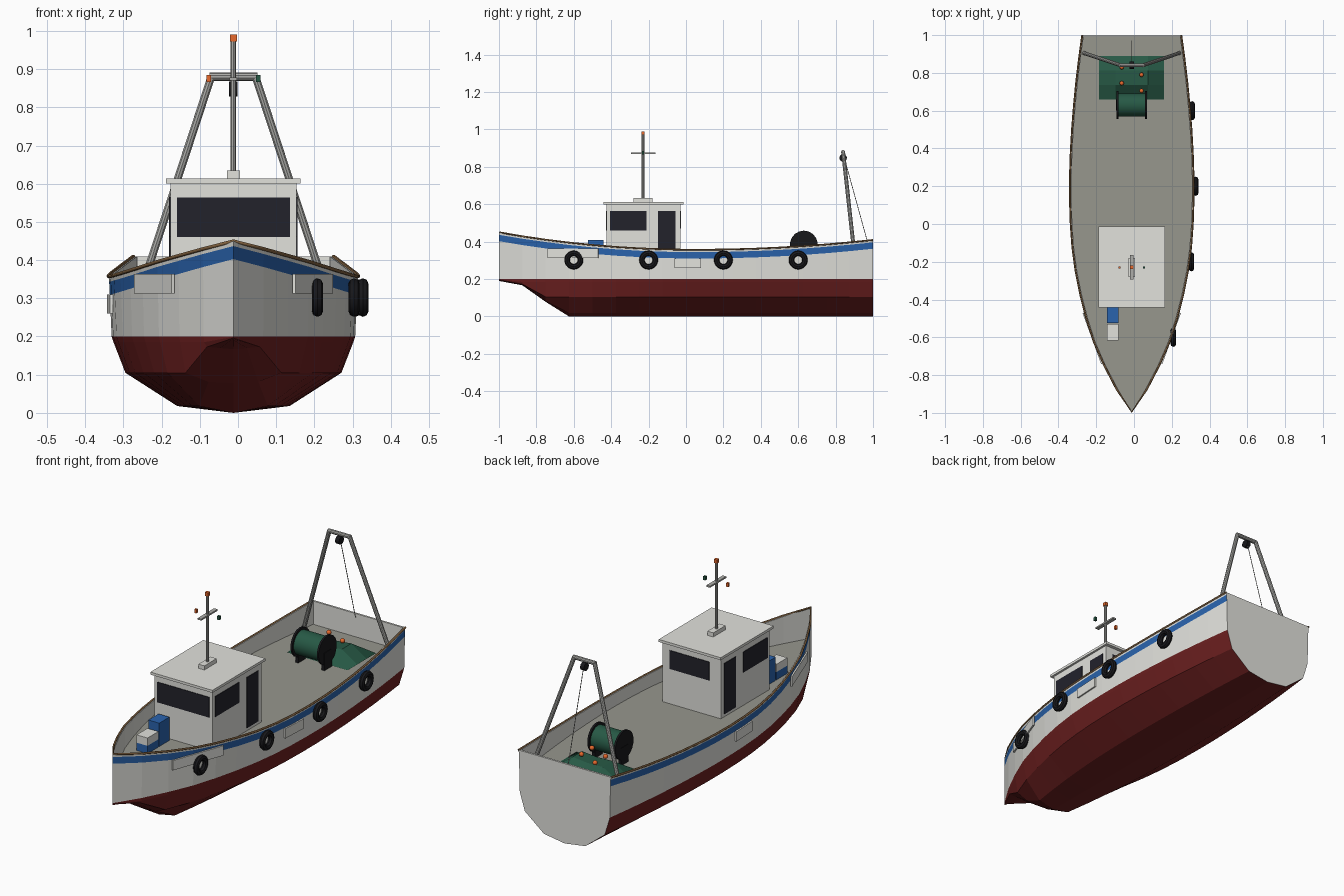
import bpy, bmesh, random
from math import pi
from mathutils import Vector

random.seed(4)
if "Cube" in bpy.data.objects:
    bpy.data.objects.remove(bpy.data.objects["Cube"])

CX = -0.012      # centreline of the boat
DECK = 0.29


def colour(name, r, g, b):
    m = bpy.data.materials.new(name)
    m.use_nodes = True
    m.diffuse_color = (r, g, b, 1)
    m.node_tree.nodes["Principled BSDF"].inputs["Base Color"].default_value = (r, g, b, 1)
    return m


WHITE = colour("white_paint", .76, .76, .72)
RED = colour("red_antifouling", .16, .015, .015)
BLUE = colour("blue_paint", .023, .126, .42)
DECKC = colour("deck_grey", .31, .31, .27)
GLASS = colour("dark_glass", .016, .016, .024)
BLACK = colour("black_rubber", .009, .009, .011)
GREEN = colour("green_net", .02, .1, .06)
ORANGE = colour("orange", .8, .14, .025)
METAL = colour("grey_metal", .42, .42, .4)
WOOD = colour("brown_wood", .22, .12, .05)


def finish(name, mat, smooth=False):
    ob = bpy.context.object
    ob.name = name
    ob.data.materials.append(mat)
    if smooth:
        bpy.ops.object.shade_smooth_by_angle()
    return ob


def box(name, mat, x, y, z):
    """Box from (low, high) ranges; x is measured from the centreline."""
    mid = [(a + b) / 2 for a, b in (x, y, z)]
    bpy.ops.mesh.primitive_cube_add(size=1, location=(CX + mid[0], mid[1], mid[2]))
    ob = finish(name, mat)
    ob.scale = [b - a for a, b in (x, y, z)]
    return ob


def rod(name, mat, a, b, radius, sides=10):
    a, b = Vector(a), Vector(b)
    d = b - a
    bpy.ops.mesh.primitive_cylinder_add(vertices=sides, radius=radius, depth=d.length,
                                        location=(a + b) / 2 + Vector((CX, 0, 0)))
    ob = finish(name, mat, True)
    ob.rotation_euler = d.to_track_quat('Z', 'Y').to_euler()
    return ob


def mesh_object(name, bm, mats):
    me = bpy.data.meshes.new(name)
    bm.to_mesh(me)
    bm.free()
    for m in mats:
        me.materials.append(m)
    ob = bpy.data.objects.new(name, me)
    bpy.context.collection.objects.link(ob)
    return ob


# Hull lines: half width, sheer and keel along the length
WIDTHS = [0, .08, .145, .2, .24, .272, .297, .314, .323,
          .327, .327, .323, .316, .306, .294, .279, .262]
STATIONS = [-1 + i / 8 for i in range(17)]


def half_width(y):
    t = min(max((y + 1) * 8, 0), 15.999)
    i = int(t)
    return WIDTHS[i] + (WIDTHS[i + 1] - WIDTHS[i]) * (t - i)


def sheer(y):
    d = y - .05
    return .357 + (.084 if d < 0 else .058) * d * d


def keel(y):
    return min(max(0, (-.64 - y) * .71), .19)


def section(y):
    w, k, r = half_width(y), keel(y), sheer(y)
    low = [(0, 0), (.45, .018), (.865, .105), (.96, .185), (.975, .2)]
    pts = [(f * w, min(.2, max(z, k + .003 * i))) for i, (f, z) in enumerate(low)]
    pts += [(.99 * w, r - .047), (.995 * w, r - .013), (w, r)]
    wi = max(w - .009, 0)
    return pts + [(wi, r), (wi, DECK), (0, DECK)]


# Hull shell, inner bulwark and deck as one loft
bm = bmesh.new()
ROWS = [1, 1, 1, 1, 0, 2, 0, 0, 0, 3]
for side in (1, -1):
    rings = [[bm.verts.new((CX + side * x, y, z)) for x, z in section(y)] for y in STATIONS]
    for a, b in zip(rings, rings[1:]):
        for j, m in enumerate(ROWS):
            quad = [a[j], b[j], b[j + 1], a[j + 1]]
            bm.faces.new(quad if side > 0 else quad[::-1]).material_index = m
    end = rings[-1]
    if side > 0:
        right = end
# Transom outside, top edge and inside
bm.faces.new(right[:8] + end[7:0:-1])
top = sheer(1)
lip = [bm.verts.new((CX + s * .253, .99, z)) for s, z in ((1, top), (-1, top), (-1, DECK), (1, DECK))]
bm.faces.new(lip)
bm.faces.new([right[7], end[7], lip[1], lip[0]])
bmesh.ops.remove_doubles(bm, verts=bm.verts, dist=1e-5)
bmesh.ops.dissolve_degenerate(bm, edges=bm.edges, dist=1e-5)
mesh_object("hull", bm, [WHITE, RED, BLUE, DECKC])

# Wooden rail cap following the sheer
cu = bpy.data.curves.new("rail_cap", 'CURVE')
cu.dimensions = '3D'
cu.bevel_depth = .005
cu.bevel_resolution = 1
path = [(CX + s * half_width(y), max(y, -.995), sheer(y))
        for s, ys in ((-1, STATIONS[::-1]), (1, STATIONS[1:])) for y in ys]
sp = cu.splines.new('POLY')
sp.points.add(len(path) - 1)
for p, co in zip(sp.points, path):
    p.co = (*co, 1)
cu.materials.append(WOOD)
bpy.context.collection.objects.link(bpy.data.objects.new("rail_cap", cu))

# Blank plates on the bow and amidships
for s, side in ((1, "left"), (-1, "right")):
    for part, y0, y1, z, gap in (("bow", -.74, -.47, .338, .009), ("side", -.06, .08, .285, .001)):
        a, b = (Vector((s * (half_width(y) + gap), y, z)) for y in (y0, y1))
        bpy.ops.mesh.primitive_cube_add(size=1, location=(a + b) / 2 + Vector((CX, 0, 0)))
        plate = finish(f"{side}_{part}_plate", WHITE)
        plate.scale = (.008, (b - a).length, .05)
        plate.rotation_euler.z = (b - a).to_track_quat('Y', 'Z').to_euler().z

# Tyre fenders along one side
for i, y in enumerate((-.6, -.2, .2, .6)):
    bpy.ops.mesh.primitive_torus_add(major_radius=.036, minor_radius=.0145, major_segments=20,
                                     minor_segments=8, rotation=(0, pi / 2, 0),
                                     location=(CX + half_width(y) + .012, y, .302))
    finish(f"tyre_fender_{i + 1}", BLACK, True)

# Wheelhouse with windows and doors
box("wheelhouse", WHITE, (-.165, .165), (-.425, -.03), (DECK, .6))
box("wheelhouse_roof", WHITE, (-.176, .176), (-.442, -.013), (.6, .613))
box("front_window", GLASS, (-.148, .148), (-.428, -.424), (.46, .564))
box("back_window", GLASS, (-.1, .125), (-.031, -.027), (.47, .565))
for s, side in ((1, "left"), (-1, "right")):
    xs = sorted((s * .164, s * .168))
    box(side + "_window", GLASS, xs, (-.406, -.21), (.46, .565))
    box(side + "_door", GLASS, xs, (-.15, -.055), (.305, .565))

# Mast, crossarm and lights
box("mast_base", WHITE, (-.017, .017), (-.28, -.18), (.613, .634))
rod("mast", METAL, (0, -.23, .63), (0, -.23, .98), .0075)
box("mast_crossarm", METAL, (-.01, .01), (-.295, -.163), (.87, .878))
box("mast_top_light", ORANGE, (-.009, .009), (-.239, -.221), (.972, .99))
for name, mat, x in (("right_light", ORANGE, -.065), ("left_light", GREEN, .065)):
    box(name, mat, (x - .006, x + .006), (-.236, -.224), (.866, .885))

# Crates on the foredeck
box("blue_crate", BLUE, (-.131, -.069), (-.523, -.44), (DECK, .41))
box("lower_crate", BLUE, (-.131, -.069), (-.618, -.53), (DECK, .33))
box("upper_crate", WHITE, (-.131, -.069), (-.618, -.53), (.33, .37))

# Stern gantry with pulley and cable
for s, side in ((1, "left"), (-1, "right")):
    rod(side + "_gantry_leg", METAL, (s * .252, .905, DECK), (s * .058, .84, .88), .0105)
rod("gantry_crossbar", METAL, (-.063, .84, .88), (.063, .84, .88), .0105)
rod("pulley", BLACK, (-.011, .84, .848), (.011, .84, .848), .02, 14)
rod("cable", METAL, (0, .85, .835), (0, .97, .4), .0018, 6)

# Net drum
rod("net_drum", GREEN, (-.07, .63, .385), (.07, .63, .385), .062, 18)
for s, side in ((1, "left"), (-1, "right")):
    rod(side + "_drum_flange", BLACK, (s * .07, .63, .385), (s * .08, .63, .385), .074, 18)
    box(side + "_drum_foot", BLACK, sorted((s * .066, s * .082)), (.6, .66), (DECK, .38))

# Heaped net with floats
bm = bmesh.new()
bmesh.ops.create_grid(bm, x_segments=4, y_segments=3, size=1)
for v in bm.verts:
    rim = max(abs(v.co.x), abs(v.co.y)) > .9
    v.co.z = DECK + (.004 if rim else random.uniform(.05, .075))
    v.co.x = CX + v.co.x * .172
    v.co.y = .775 + v.co.y * .115
mesh_object("net_heap", bm, [GREEN])
for i, (x, y) in enumerate(((-.053, .83), (.052, .79), (-.053, .745), (.052, .705))):
    bpy.ops.mesh.primitive_ico_sphere_add(subdivisions=2, radius=.012, location=(CX + x, y, .364))
    finish(f"net_float_{i + 1}", ORANGE, True)
